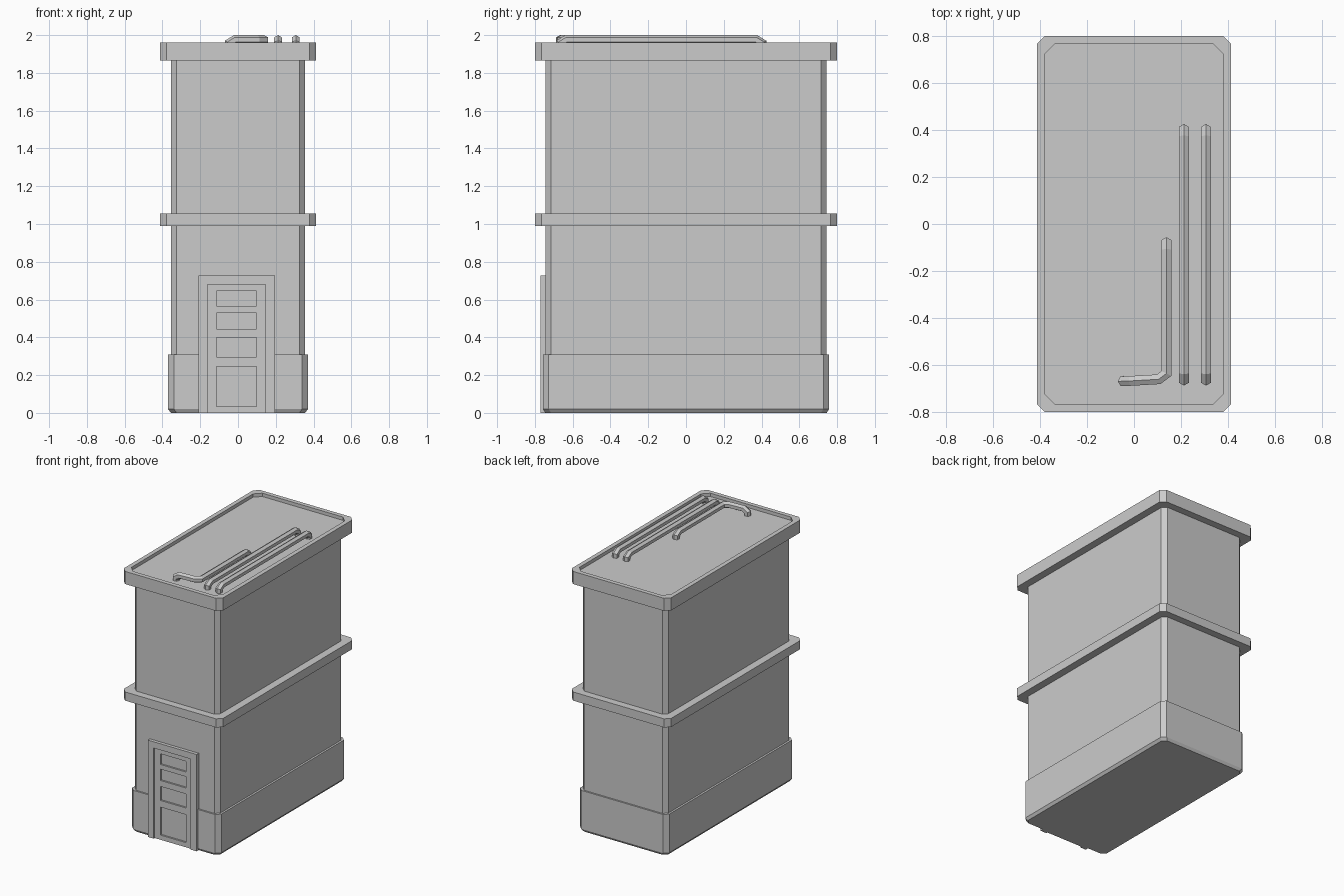
import bpy, bmesh
from math import cos, sin, pi
from mathutils import Vector

if "Cube" in bpy.data.objects:
    bpy.data.objects.remove(bpy.data.objects["Cube"])


def finish(name, bm):
    bmesh.ops.recalc_face_normals(bm, faces=bm.faces)
    mesh = bpy.data.meshes.new(name)
    bm.to_mesh(mesh)
    bm.free()
    ob = bpy.data.objects.new(name, mesh)
    bpy.context.collection.objects.link(ob)
    return ob


def loft(name, rings):
    """Bridge successive rings of points and cap both ends."""
    bm = bmesh.new()
    loops = [[bm.verts.new(p) for p in ring] for ring in rings]
    n = len(loops[0])
    for a, b in zip(loops, loops[1:]):
        for i in range(n):
            j = (i + 1) % n
            bm.faces.new((a[i], a[j], b[j], b[i]))
    bm.faces.new(loops[0])
    bm.faces.new(loops[-1])
    return finish(name, bm)


def plan(hx, hy, c, z):
    """Rectangle with chamfered corners at height z."""
    return [(hx, hy - c, z), (hx - c, hy, z), (c - hx, hy, z), (-hx, hy - c, z),
            (-hx, c - hy, z), (c - hx, -hy, z), (hx - c, -hy, z), (hx, c - hy, z)]


def boxes(name, specs):
    """One object made of boxes given as (x0, x1, y0, y1, z0, z1)."""
    bm = bmesh.new()
    for x0, x1, y0, y1, z0, z1 in specs:
        for v in bmesh.ops.create_cube(bm, size=1)["verts"]:
            v.co = Vector((x1 if v.co.x > 0 else x0,
                           y1 if v.co.y > 0 else y0,
                           z1 if v.co.z > 0 else z0))
    return finish(name, bm)


def pipe(name, path, side, r=0.024):
    """Hexagonal mitred pipe; side is the direction of one corner at the start."""
    pts = [Vector(p) for p in path]
    dirs = [(b - a).normalized() for a, b in zip(pts, pts[1:])]
    u = Vector(side)
    v = dirs[0].cross(u)
    ring = [pts[0] + r * (u * cos(k * pi / 3) + v * sin(k * pi / 3)) for k in range(6)]
    rings = [ring]
    for i, d in enumerate(dirs):
        normal = (d + dirs[i + 1]).normalized() if i + 1 < len(dirs) else d
        ring = [p + d * ((pts[i + 1] - p).dot(normal) / d.dot(normal)) for p in ring]
        rings.append(ring)
    return loft(name, rings)


# Walls, storey band and roof slab with a sunken top
loft("walls", [plan(0.355, 0.745, 0.03, z) for z in (0.005, 1.9)])
loft("storey_band", [plan(0.413, 0.8, 0.035, z) for z in (0.99, 1.055)])
loft("roof_slab", [plan(0.413, 0.8, 0.035, 1.865), plan(0.413, 0.8, 0.035, 1.96),
                   plan(0.38, 0.767, 0.045, 1.96), plan(0.38, 0.767, 0.045, 1.935)])

# Plinth with a doorway cut through its front
plinth = loft("plinth", [plan(0.355, 0.745, 0.03, 0), plan(0.37, 0.757, 0.03, 0.02),
                         plan(0.37, 0.757, 0.03, 0.31)])
cutter = boxes("doorway_cutter", [(-0.175, 0.16, -0.9, -0.743, -0.1, 0.5)])
cutter.hide_render = True
cutter.hide_viewport = True
cut = plinth.modifiers.new("doorway", 'BOOLEAN')
cut.operation = 'DIFFERENCE'
cut.object = cutter

# Door surround
boxes("door_frame", [(-0.21, -0.161, -0.77, -0.735, 0, 0.68),
                     (0.146, 0.196, -0.77, -0.735, 0, 0.68),
                     (-0.21, 0.196, -0.77, -0.735, 0.68, 0.727)])

# Door leaf: stiles and rails around four sunken panels
panels = [(0.035, 0.245), (0.295, 0.40), (0.445, 0.53), (0.565, 0.645)]
levels = [0] + [z for p in panels for z in p] + [0.68]
bars = [(-0.161, -0.113, -0.758, -0.74, 0, 0.68), (0.098, 0.146, -0.758, -0.74, 0, 0.68)]
bars += [(-0.113, 0.098, -0.758, -0.74, levels[i], levels[i + 1])
         for i in range(0, len(levels), 2)]
boxes("door_leaf", bars)

# Roof pipes
floor, bend, top = 1.93, 1.957, 1.976
for i, x in enumerate((0.212, 0.306)):
    pipe(f"long_roof_pipe_{i + 1}",
         [(x, -0.663, floor), (x, -0.663, bend), (x, -0.632, top),
          (x, 0.37, top), (x, 0.401, bend), (x, 0.401, floor)], (0, -1, 0))
pipe("bent_roof_pipe",
     [(0.138, -0.08, floor), (0.138, -0.08, bend), (0.138, -0.112, top),
      (0.138, -0.635, top), (0.105, -0.66, top), (-0.015, -0.667, top),
      (-0.045, -0.668, bend), (-0.045, -0.668, floor)], (0, 1, 0))
